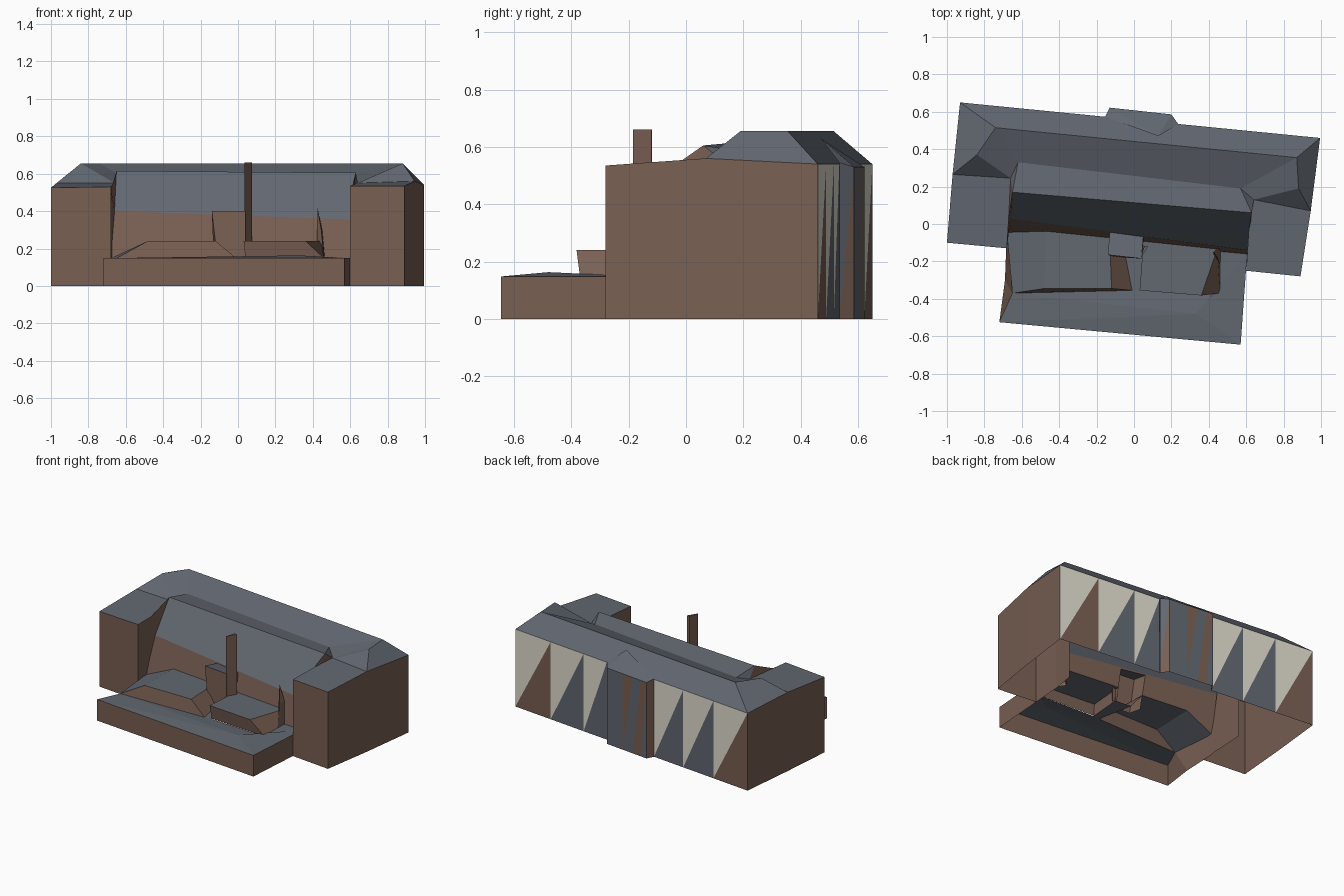
import bpy, bmesh
from mathutils import Vector

cube = bpy.data.objects.get("Cube")
if cube:
    bpy.data.objects.remove(cube)


def material(name, rgb):
    m = bpy.data.materials.new(name)
    m.use_nodes = True
    m.diffuse_color = (*rgb, 1)
    m.node_tree.nodes["Principled BSDF"].inputs["Base Color"].default_value = (*rgb, 1)
    return m


BROWN, SLATE, CREAM = 0, 1, 2
MATS = [material("brown_brick", (.19, .115, .086)),
        material("slate_grey", (.122, .138, .165)),
        material("cream_panel", (.76, .73, .63))]


def build(name, polys, colours=None, up=.3):
    """Join polygons into one object; without colours, upward faces are slate."""
    bm = bmesh.new()
    for i, poly in enumerate(polys):
        f = bm.faces.new([bm.verts.new(p) for p in poly])
        if colours:
            f.material_index = colours[i]
    if not colours:
        bmesh.ops.remove_doubles(bm, verts=bm.verts, dist=.0005)
        bmesh.ops.recalc_face_normals(bm, faces=bm.faces)
        for f in bm.faces:
            f.normal_update()
            f.material_index = SLATE if abs(f.normal.z) > up else BROWN
    me = bpy.data.meshes.new(name)
    bm.to_mesh(me)
    bm.free()
    for m in MATS:
        me.materials.append(m)
    ob = bpy.data.objects.new(name, me)
    bpy.context.collection.objects.link(ob)


def ground(p):
    return (p[0], p[1], 0)


def block(name, low, high, up=.3, open_back=False):
    """Block with an open underside; the third side may be left open too."""
    n = len(low)
    sides = [(low[i], low[(i + 1) % n], high[(i + 1) % n], high[i])
             for i in range(n) if not (open_back and i == 2)]
    build(name, sides + [high], up=up)


def facade(name, start, end, cuts, pairs):
    """Wall split into panels, each cut by a diagonal into two colours."""
    a, b = Vector(start), Vector(end)
    tops = [a.lerp(b, t) for t in cuts]
    polys, colours = [], []
    for p, q, pair in zip(tops, tops[1:], pairs):
        if pair:
            polys += [(p, ground(p), q), (ground(p), ground(q), q)]
            colours += pair
    build(name, polys, colours)


def at(z, *points):
    return [(x, y, z) for x, y in points]


# Key points of the main building: eaves, ridge, valley and courtyard edge
DECK, BLOCK = .148, .241
back_l, back_r = (-.93, .65, .54), (.995, .46, .54)
side_l, side_r = (-.97, .265, .55), (.945, .07, .56)
front_l, front_r = (-1, -.10, .525), (.89, -.28, .535)
court_l, court_r = (-.68, -.13, .53), (.60, -.25, .535)
nook_l, nook_r = (-.66, .245, .55), (.64, .13, .55)
step_l, step_r = (-.672, 0, .537), (.614, -.03, .542)
ridge_l, ridge_r = (-.74, .515, .655), (.87, .355, .655)
peak_l, peak_r = (-.84, .37, .655), (.88, .19, .655)
valley_l, valley_r = (-.62, .33, .585), (.57, .19, .585)
crest_l, crest_r = (-.65, .17, .615), (.63, .06, .605)
eave_l, eave_r = (-.66, .03, .40), (.605, -.14, .355)
foot_l, foot_r = (-.68, -.045, DECK), (.605, -.16, DECK)


def wall(x, z):
    """Point on the sloping courtyard wall."""
    t = (x - foot_l[0]) / (foot_r[0] - foot_l[0])
    low, high = Vector(foot_l).lerp(Vector(foot_r), t), Vector(eave_l).lerp(Vector(eave_r), t)
    return (x, low.lerp(high, (z - DECK) / (high.z - DECK)).y, z)


# Courtyard wall is left open behind the hollow blocks
wall_edge = [wall(.46, DECK), wall(.445, BLOCK), wall(.05, BLOCK), wall(.05, .365),
             wall(-.13, .375), wall(-.13, BLOCK), wall(-.47, BLOCK)]
shell = [
    (back_l, back_r, ridge_r, ridge_l), (ridge_l, ridge_r, valley_r, valley_l),
    (valley_l, valley_r, crest_r, crest_l), (crest_l, crest_r, eave_r, eave_l),
    [eave_l, eave_r, foot_r] + wall_edge + [foot_l],
]
# Both wings share the same layout
for back, side, front, court, step, nook, ridge, peak, valley, crest, eave, foot in (
        (back_l, side_l, front_l, court_l, step_l, nook_l,
         ridge_l, peak_l, valley_l, crest_l, eave_l, foot_l),
        (back_r, side_r, front_r, court_r, step_r, nook_r,
         ridge_r, peak_r, valley_r, crest_r, eave_r, foot_r)):
    shell += [(back, ridge, peak, side), (peak, nook, side), (ridge, valley, nook, peak),
              (valley, crest, nook), (crest, nook, step), (side, nook, step, court, front),
              (crest, step, eave), (step, court, eave), (eave, court, foot)]
    run = [back, side, front, court, step, nook]
    shell += [(p, q, ground(q), ground(p)) for p, q in zip(run, run[1:])]
build("main_building", shell)

# Rear wall with diagonal panels, leaving a gap behind the bay
edge, mid = (CREAM, BROWN), (CREAM, SLATE)
facade("rear_panels", back_r, back_l, [0, .152, .294, .394, .597, .723, .853, 1],
       [edge, mid, mid, None, mid, mid, edge])

# Rear bay: three walls and a low hipped roof
bay = [(.236, .535, .545), (.20, .586, .53), (-.13, .622, .53), (-.155, .573, .545)]
bay_tip = (.13, .47, .63)
facade("bay_left_wall", bay[0], bay[1], [0, 1], [(SLATE, BROWN)])
facade("bay_rear_wall", bay[1], bay[2], [0, .4, .65, .85, 1],
       [(SLATE, SLATE), (BROWN, SLATE), (SLATE, BROWN), (BROWN, SLATE)])
facade("bay_right_wall", bay[2], bay[3], [0, 1], [(BROWN, BROWN)])
build("bay_roof", [(p, q, bay_tip) for p, q in zip(bay, bay[1:])], [SLATE, SLATE, SLATE])

# Front terrace: side walls, then a gently raised deck with gaps under the blocks
rim = at(DECK, foot_l[:2], (-.65, -.37), (-.72, -.525), (.57, -.645), foot_r[:2])
feet = at(0, foot_l[:2], (-.69, -.30)) + [ground(p) for p in rim[2:]]
terrace = [(feet[i], feet[i + 1], rim[i + 1], rim[i]) for i in range(4)]
inner = at(DECK, (.46, -.37), (.04, -.35), (-.01, -.355))
loop = rim[1:] + inner
crown = (.33, -.48, .163)
terrace += [(p, q, crown) for p, q in zip(loop, loop[1:] + loop[:1])]
terrace += [(inner[0], rim[4], wall(.46, DECK)),
            (inner[2], inner[1], wall(.06, DECK), wall(-.06, DECK))]
build("terrace", terrace)

# Raised blocks on the terrace, backing onto the courtyard wall
block("left_raised_block",
      at(DECK, (-.65, -.37), (-.01, -.355)) + [wall(-.06, DECK), foot_l],
      at(BLOCK, (-.48, -.345), (-.12, -.345)) + [wall(-.13, BLOCK), wall(-.47, BLOCK)],
      up=.8, open_back=True)
block("right_raised_block",
      at(DECK, (.04, -.345), (.46, -.37)) + [wall(.46, DECK), wall(.06, DECK)],
      at(BLOCK, (.03, -.355), (.36, -.382)) + [wall(.445, BLOCK), wall(.05, BLOCK)],
      up=.8, open_back=True)
block("centre_block",
      at(DECK, (-.11, -.175), (.04, -.185)) + [wall(.05, DECK), wall(-.13, DECK)],
      at(.40, (-.14, -.165), (.04, -.185)) + [wall(.05, .365), wall(-.13, .375)],
      open_back=True)

# Chimney and small upright fin
stack = [(.035, -.185), (.075, -.12), (.055, -.118)]
block("chimney", at(DECK, *stack), at(.66, *stack))
block("court_fin", at(DECK, (.42, -.16), (.46, -.22), (.465, -.13)),
      [(.425, -.15, .42), (.445, -.18, .30), (.45, -.13, .30)], up=.9)
